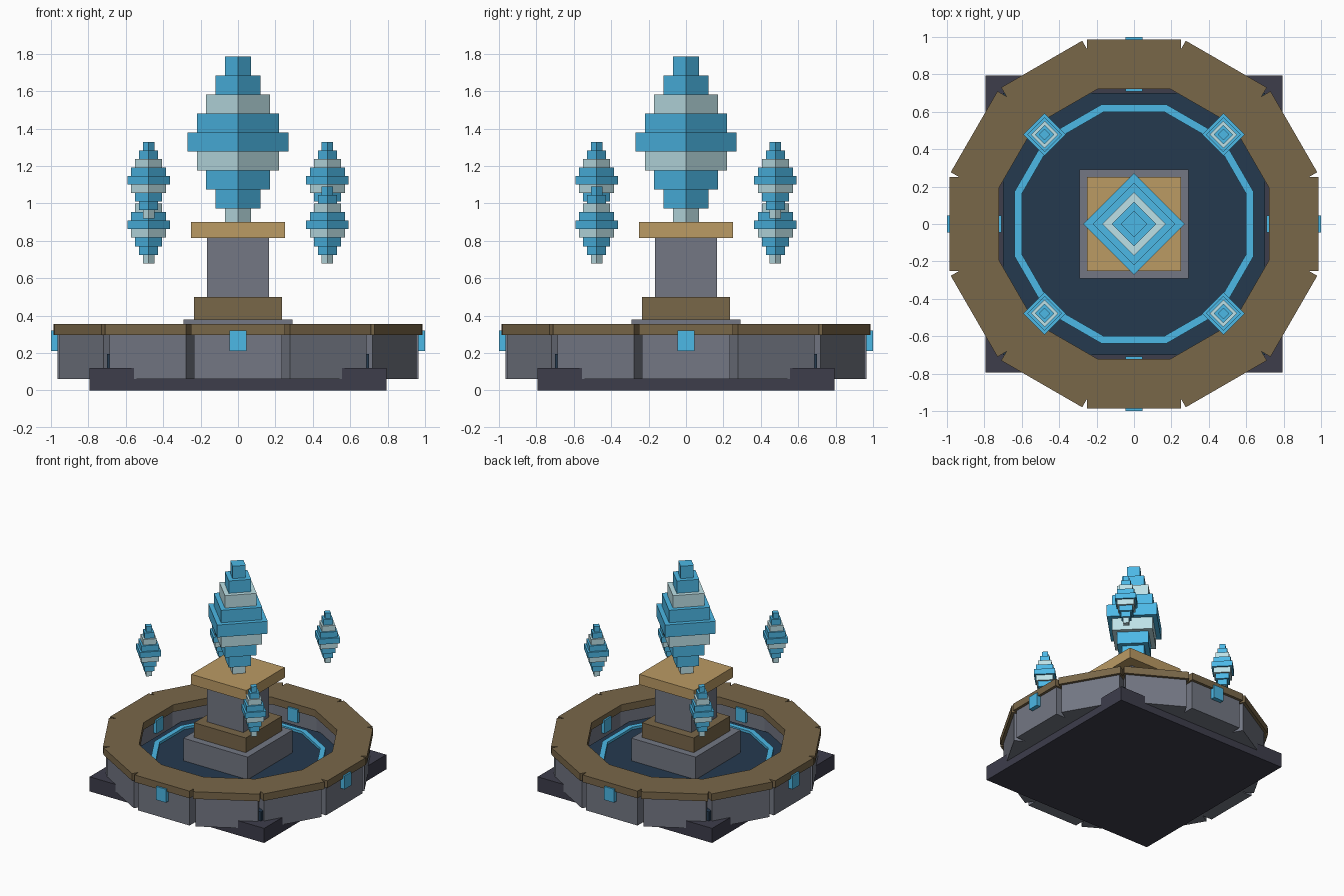
import bpy, bmesh, math
from mathutils import Matrix, Vector

if "Cube" in bpy.data.objects:
    bpy.data.objects.remove(bpy.data.objects["Cube"])


def srgb(r, g, b):
    def lin(c):
        c /= 255
        return c / 12.92 if c <= 0.04045 else ((c + 0.055) / 1.055) ** 2.4
    return (lin(r), lin(g), lin(b), 1.0)


def material(name, *rgb):
    m = bpy.data.materials.new(name)
    m.diffuse_color = srgb(*rgb)
    m.use_nodes = True
    m.node_tree.nodes["Principled BSDF"].inputs["Base Color"].default_value = m.diffuse_color
    return m


GREY = material("grey stone", 115, 119, 131)
DARK = material("dark slate", 61, 61, 75)
BROWN = material("brown trim", 121, 103, 73)
TAN = material("tan stone", 187, 155, 100)
NAVY = material("deep water", 37, 58, 79)
BLUE = material("crystal blue", 76, 184, 230)
PALE = material("pale crystal", 190, 226, 232)


def add_box(bm, lo, hi, angle=0.0, offset=(0, 0, 0), mat=0):
    """Box between two corners, turned about z, then moved."""
    lo, hi = Vector(lo), Vector(hi)
    mtx = (Matrix.Translation(offset) @ Matrix.Rotation(angle, 4, 'Z')
           @ Matrix.Translation((lo + hi) / 2) @ Matrix.Diagonal((*(hi - lo), 1)))
    verts = bmesh.ops.create_cube(bm, size=1.0, matrix=mtx)["verts"]
    for f in {f for v in verts for f in v.link_faces}:
        f.material_index = mat


def finish(bm, name, *mats):
    me = bpy.data.meshes.new(name)
    bm.to_mesh(me)
    bm.free()
    for m in mats:
        me.materials.append(m)
    ob = bpy.data.objects.new(name, me)
    bpy.context.collection.objects.link(ob)
    return ob


def block(name, half, z0, z1, mat):
    bm = bmesh.new()
    add_box(bm, (-half, -half, z0), (half, half, z1))
    finish(bm, name, mat)


def radial(name, count, half, r0, r1, z0, z1, mat):
    """Equal boxes set in a circle."""
    bm = bmesh.new()
    for i in range(count):
        add_box(bm, (-half, r0, z0), (half, r1, z1), math.tau * i / count)
    finish(bm, name, mat)


# Square base and water
block("base_slab", 0.793, 0.0, 0.12, DARK)
block("water", 0.70, 0.12, 0.195, NAVY)

# Basin wall segments, rim stones and inlaid panels
radial("basin_wall", 12, 0.235, 0.735, 0.965, 0.06, 0.296, GREY)
radial("basin_rim", 12, 0.25, 0.722, 0.987, 0.296, 0.355, BROWN)
radial("wall_panel", 4, 0.045, 0.708, 1.0, 0.21, 0.32, BLUE)

# Twelve-sided ring lying on the water
bm = bmesh.new()
loops = []
for apothem, z in ((0.60, 0.19), (0.64, 0.19), (0.64, 0.215), (0.60, 0.215)):
    r = apothem / math.cos(math.pi / 12)
    loops.append([bm.verts.new((r * math.cos(math.pi / 12 + i * math.pi / 6),
                                r * math.sin(math.pi / 12 + i * math.pi / 6), z))
                  for i in range(12)])
for k in range(4):
    a, b = loops[k], loops[(k + 1) % 4]
    for i in range(12):
        j = (i + 1) % 12
        bm.faces.new((a[i], a[j], b[j], b[i]))
bmesh.ops.recalc_face_normals(bm, faces=bm.faces)
finish(bm, "water_ring", BLUE)

# Central pedestal
block("pedestal_foot", 0.292, 0.12, 0.38, GREY)
block("pedestal_band", 0.235, 0.38, 0.50, BROWN)
block("pedestal_column", 0.165, 0.50, 0.815, GREY)
block("pedestal_cap", 0.25, 0.815, 0.90, TAN)


def crystal(name, x, y, z0, layer, tip, step):
    """Nine stacked diamond slabs; every third one is pale."""
    bm = bmesh.new()
    for i in range(9):
        h = (tip + step * (4 - abs(i - 4))) / math.sqrt(2)
        add_box(bm, (-h, -h, i * layer), (h, h, (i + 1) * layer),
                math.pi / 4, (x, y, z0), 1 if i % 3 == 0 else 0)
    finish(bm, name, BLUE, PALE)


# Large crystal and four floating ones at alternating heights
crystal("main_crystal", 0, 0, 0.87, 0.1017, 0.07, 0.05)
for sx in (-1, 1):
    for sy in (-1, 1):
        crystal("small_crystal", 0.478 * sx, 0.478 * sy,
                0.92 if sx == sy else 0.68, 0.0455, 0.031, 0.0206)
